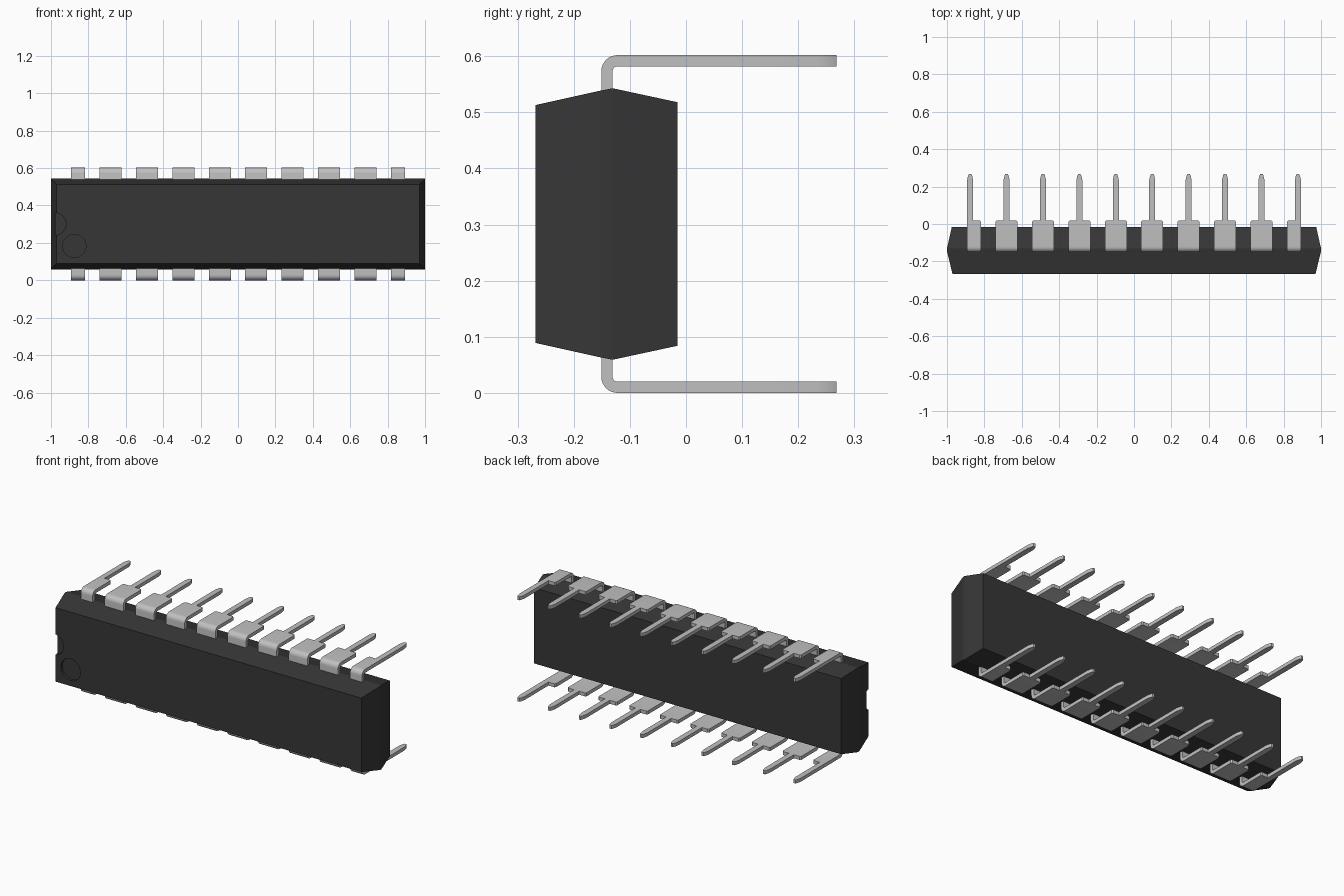
import bpy, bmesh, math
from mathutils import Vector

if "Cube" in bpy.data.objects:
    bpy.data.objects.remove(bpy.data.objects["Cube"], do_unlink=True)

MID_Z = 0.301       # height of the plane of symmetry
PITCH = 0.1947      # distance between neighbouring pins
THICK = 0.02        # sheet thickness of a pin


def material(name, rgb, rough):
    m = bpy.data.materials.new(name)
    m.use_nodes = True
    m.diffuse_color = (*rgb, 1)
    bsdf = m.node_tree.nodes["Principled BSDF"]
    bsdf.inputs["Base Color"].default_value = (*rgb, 1)
    bsdf.inputs["Roughness"].default_value = rough
    return m


black = material("black plastic", (0.037, 0.037, 0.037), 0.6)
metal = material("tinned metal", (0.53, 0.53, 0.53), 0.4)


def loft(name, rings, mat):
    """Closed solid through a row of four-point rings."""
    bm = bmesh.new()
    rows = [[bm.verts.new(p) for p in ring] for ring in rings]
    for a, b in zip(rows, rows[1:]):
        for i in range(4):
            j = (i + 1) % 4
            bm.faces.new((a[i], a[j], b[j], b[i]))
    bm.faces.new(rows[0])
    bm.faces.new(rows[-1])
    bmesh.ops.recalc_face_normals(bm, faces=bm.faces)
    me = bpy.data.meshes.new(name)
    bm.to_mesh(me)
    bm.free()
    ob = bpy.data.objects.new(name, me)
    bpy.context.collection.objects.link(ob)
    me.materials.append(mat)
    return ob


def smooth(ob):
    bpy.ops.object.select_all(action='DESELECT')
    ob.select_set(True)
    bpy.context.view_layer.objects.active = ob
    bpy.ops.object.shade_smooth_by_angle(angle=math.radians(30))


# Moulded body: sections along y as (y, half length, half height)
sections = [(-0.268, 0.97, 0.212), (-0.151, 0.999, 0.238),
            (-0.131, 1.0, 0.242), (-0.015, 0.974, 0.217)]
body = loft("body", [[(sx * hx, y, MID_Z + sz * hz)
                      for sx, sz in ((-1, -1), (1, -1), (1, 1), (-1, 1))]
                     for y, hx, hz in sections], black)


# Orientation notch at the end and round pin-one dimple in the front face
def cut_round(x, z, radius, depth):
    bpy.ops.mesh.primitive_cylinder_add(
        vertices=48, radius=radius, depth=0.1 + depth,
        location=(x, -0.268 + (depth - 0.1) / 2, z), rotation=(math.pi / 2, 0, 0))
    cutter = bpy.context.object
    cutter.name = "cutter"
    cutter.hide_render = True
    cutter.data.materials.append(black)
    mod = body.modifiers.new("recess", 'BOOLEAN')
    mod.operation = 'DIFFERENCE'
    mod.solver = 'EXACT'
    mod.object = cutter
    bpy.ops.object.select_all(action='DESELECT')
    body.select_set(True)
    bpy.context.view_layer.objects.active = body
    bpy.ops.object.modifier_apply(modifier=mod.name)
    bpy.data.objects.remove(cutter, do_unlink=True)


cut_round(-0.98, MID_Z, 0.06, 0.03)
cut_round(-0.875, 0.183, 0.062, 0.015)


# Pins: strip leaving the body, bending back, then narrowing to a tapered tip
def pin_rings(x, left, right, side):
    y0, top, r = -0.141, MID_Z * 2 - THICK / 2, 0.019
    tip = 0.016
    # stations: y, z, bend angle, left half width, right half width
    stations = [(y0, 0.50, 0, left, right)]
    for k in range(9):
        a = math.pi / 2 * k / 8
        stations.append((y0 + r - r * math.cos(a), top - r + r * math.sin(a), a, left, right))
    flat = math.pi / 2
    stations += [(0.012, top, flat, left, right),
                 (0.018, top, flat, max(tip, left - 0.006), max(tip, right - 0.006)),
                 (0.018, top, flat, tip, tip),
                 (0.235, top, flat, tip, tip),
                 (0.258, top, flat, 0.011, 0.011),
                 (0.268, top, flat, 0.006, 0.006)]
    rings = []
    for y, z, a, l, w in stations:
        out = Vector((0, -math.cos(a), math.sin(a))) * THICK / 2
        ring = []
        for dx, s in ((-l, 1), (w, 1), (w, -1), (-l, -1)):
            pz = z + s * out.z
            ring.append((x + dx, y + s * out.y, MID_Z + side * (pz - MID_Z)))
        rings.append(ring)
    return rings


for side, row in ((1, "upper"), (-1, "lower")):
    for i in range(10):
        left = 0.016 if i == 0 else 0.059     # end pins have no outer shoulder
        right = 0.016 if i == 9 else 0.059
        pin = loft(f"{row}_pin_{i + 1}",
                   pin_rings((i - 4.5) * PITCH, left, right, side), metal)
        smooth(pin)
